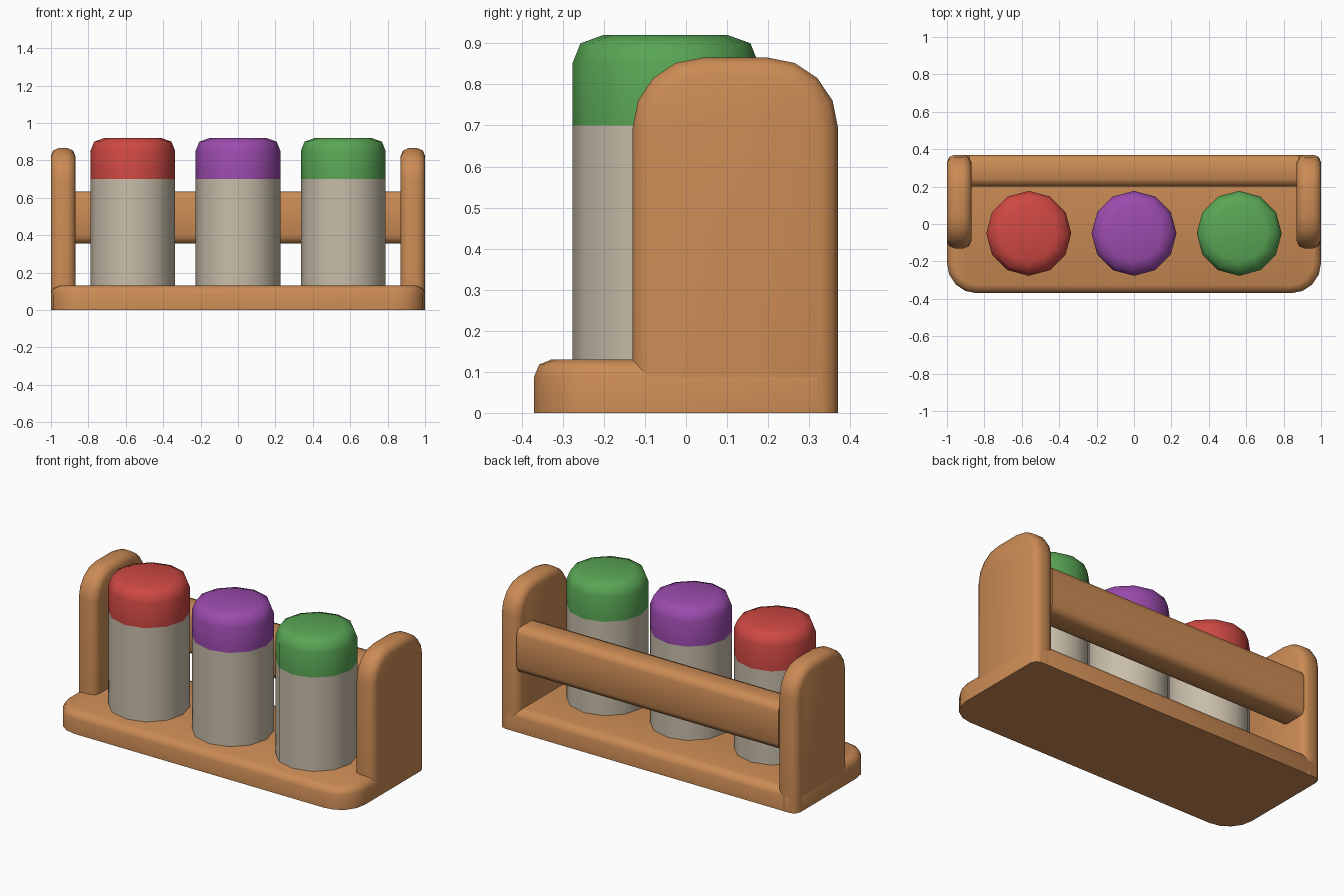
import bpy, bmesh, math
from mathutils import Vector

if "Cube" in bpy.data.objects:
    bpy.data.objects.remove(bpy.data.objects["Cube"])


def material(name, rgb):
    m = bpy.data.materials.new(name)
    m.diffuse_color = (*rgb, 1)
    m.use_nodes = True
    m.node_tree.nodes["Principled BSDF"].inputs["Base Color"].default_value = m.diffuse_color
    return m


wood = material("warm wood", (0.60, 0.26, 0.09))
cream = material("cream jar", (0.58, 0.51, 0.40))
red = material("red cap", (0.62, 0.065, 0.055))
purple = material("purple cap", (0.33, 0.07, 0.42))
green = material("green cap", (0.10, 0.38, 0.09))


def finish(name, bm, mats):
    bmesh.ops.recalc_face_normals(bm, faces=bm.faces)
    for f in bm.faces:
        f.smooth = True
    me = bpy.data.meshes.new(name)
    bm.to_mesh(me)
    bm.free()
    me.set_sharp_from_angle(angle=math.radians(50))
    for m in mats:
        me.materials.append(m)
    ob = bpy.data.objects.new(name, me)
    bpy.context.collection.objects.link(ob)
    return ob


def arc(cx, cy, r, start, steps=4):
    """Quarter circle, counter-clockwise from the start angle."""
    angles = [math.radians(start + 90 * i / steps) for i in range(steps + 1)]
    return [(cx + r * math.cos(a), cy + r * math.sin(a)) for a in angles]


def prism(points, depth):
    """Extrude a loop of 3D points along the depth vector."""
    bm = bmesh.new()
    face = bm.faces.new([bm.verts.new(p) for p in points])
    new = bmesh.ops.extrude_face_region(bm, geom=[face], use_keep_orig=True)["geom"]
    bmesh.ops.translate(bm, vec=Vector(depth),
                        verts=[v for v in new if isinstance(v, bmesh.types.BMVert)])
    return bm


def round_edges(bm, rule, size):
    edges = [e for e in bm.edges if rule(e.verts[0].co, e.verts[1].co)]
    bmesh.ops.bevel(bm, geom=edges, offset=size, segments=2, profile=0.5,
                    affect='EDGES', clamp_overlap=True)


# Base: wide front corners, tight back corners, rounded top rim
outline = (arc(-0.84, -0.21, 0.16, 180) + arc(0.84, -0.21, 0.16, 270)
           + arc(0.95, 0.32, 0.05, 0, 2) + arc(-0.95, 0.32, 0.05, 90, 2))
bm = prism([(x, y, 0) for x, y in outline], (0, 0, 0.13))
round_edges(bm, lambda a, b: min(a.z, b.z) > 0.12, 0.042)
finish("base", bm, [wood])

# Side panels: arched boards with rounded rims
profile = ([(-0.13, 0), (0.37, 0)] + arc(0.20, 0.695, 0.17, 0)
           + arc(0.04, 0.695, 0.17, 90))
for name, x in (("left_panel", -1.0), ("right_panel", 0.87)):
    bm = prism([(x, y, z) for y, z in profile], (0.13, 0, 0))
    round_edges(bm, lambda a, b: abs(a.x - b.x) < 1e-4 and max(a.z, b.z) > 0.01, 0.04)
    finish(name, bm, [wood])

# Back rail between the panels
section = [(0.20, 0.355), (0.37, 0.355), (0.37, 0.635), (0.20, 0.635)]
bm = prism([(-0.88, y, z) for y, z in section], (1.76, 0, 0))
round_edges(bm, lambda a, b: abs(a.x - b.x) > 1, 0.042)
finish("back_rail", bm, [wood])

# Jars: twelve-sided, with coloured caps above z = 0.7
SIDES = 12
rings = [(0.227, 0.12), (0.227, 0.70), (0.227, 0.85), (0.207, 0.90), (0.152, 0.92)]
for name, x, cap in (("left_jar", -0.5625, red), ("middle_jar", 0, purple),
                     ("right_jar", 0.5625, green)):
    bm = bmesh.new()
    loops = [[bm.verts.new((x + r * math.cos(math.tau * i / SIDES),
                            -0.05 + r * math.sin(math.tau * i / SIDES), z))
              for i in range(SIDES)] for r, z in rings]
    for low, high in zip(loops, loops[1:]):
        for i in range(SIDES):
            j = (i + 1) % SIDES
            bm.faces.new((low[i], low[j], high[j], high[i]))
    bm.faces.new(loops[0])
    bm.faces.new(loops[-1])
    for f in bm.faces:
        f.material_index = int(f.calc_center_median().z > 0.7)
    finish(name, bm, [cream, cap])
